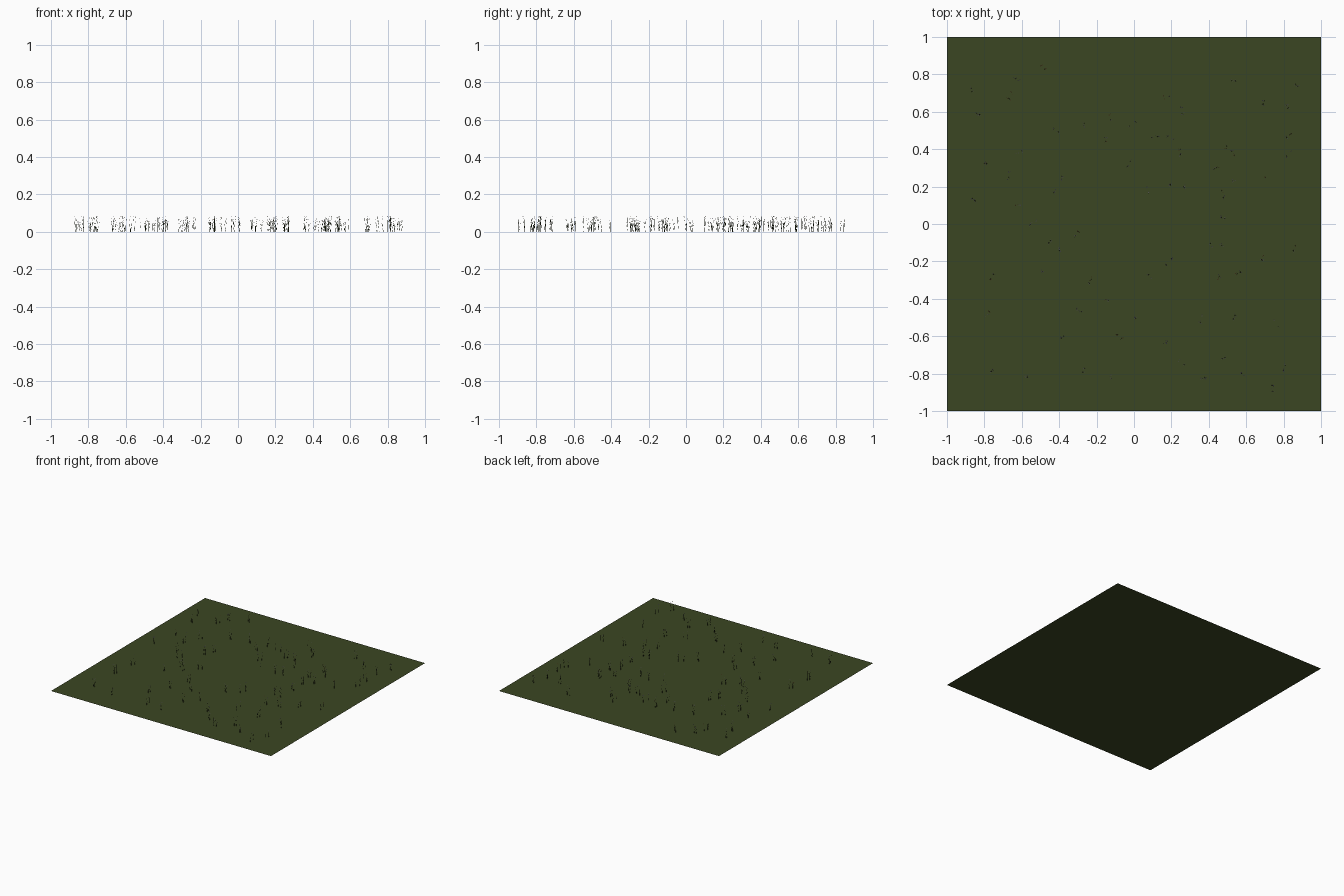
import bpy, bmesh, math, random
from mathutils import Vector

if "Cube" in bpy.data.objects:
    bpy.data.objects.remove(bpy.data.objects["Cube"])

random.seed(7)

def mat(name, col):
    m = bpy.data.materials.new(name)
    m.diffuse_color = (*col, 1)
    m.use_nodes = True
    m.node_tree.nodes["Principled BSDF"].inputs["Base Color"].default_value = m.diffuse_color
    return m

MEADOW = mat("meadow green", (0.044, 0.061, 0.016))
STEM = mat("stem green", (0.035, 0.05, 0.015))
PETALS = [mat("white petal", (0.75, 0.75, 0.72)), mat("lilac petal", (0.40, 0.34, 0.62)),
          mat("straw petal", (0.55, 0.36, 0.12))]

def finish(bm, name, mats):
    me = bpy.data.meshes.new(name)
    bm.to_mesh(me)
    bm.free()
    ob = bpy.data.objects.new(name, me)
    for m in mats:
        me.materials.append(m)
    bpy.context.collection.objects.link(ob)

# flat square of ground
bm = bmesh.new()
bmesh.ops.create_grid(bm, x_segments=1, y_segments=1, size=1)
finish(bm, "ground", [MEADOW])

# where the flower clumps grow
CLUMPS = [(-.86, .72), (-.83, .59), (-.63, .78), (-.66, .69), (-.48, .83), (-.42, .50), (-.26, .54),
          (-.14, .57), (-.16, .45), (-.01, .54), (-.03, .32), (.11, .48), (.19, .46), (.17, .69),
          (.26, .60), (.26, .39), (.53, .78), (.50, .40), (.54, .38), (.70, .65), (.87, .75),
          (.81, .62), (.83, .47), (.82, .38), (.71, .26), (.44, .30), (.46, .16), (.53, .23),
          (.28, .20), (.20, .20), (.08, .18), (-.39, .25), (-.43, .17), (-.61, .38), (-.66, .26),
          (-.78, .31), (-.85, .13), (-.61, .10), (-.54, .01), (-.30, -.05), (-.46, -.10),
          (-.40, -.14), (-.50, -.25), (-.76, -.28), (-.23, -.30), (-.15, -.41), (-.30, -.46),
          (-.78, -.48), (-.37, -.62), (-.28, -.78), (-.08, -.61), (-.12, -.82), (.00, -.52),
          (.09, -.27), (.19, -.20), (.42, -.12), (.47, -.11), (.46, -.28), (.57, -.26),
          (.68, -.18), (.85, -.13), (.48, .02), (.35, -.51), (.54, -.50), (.18, -.64),
          (.26, -.74), (.36, -.83), (.48, -.72), (.58, -.80), (.73, -.88), (.80, -.77),
          (.76, -.53), (-.75, -.78), (-.58, -.80)]

def stem(bm, base, tip, w):
    # slim three-sided stalk tapering to the tip
    rings = []
    for p, r in ((base, w), (base.lerp(tip, .6) + Vector((0, 0, .004)), w * .8), (tip, w * .4)):
        rings.append([bm.verts.new(p + Vector((r * math.cos(a), r * math.sin(a), 0)))
                      for a in (0, 2.094, 4.189)])
    for lo, hi in zip(rings, rings[1:]):
        for i in range(3):
            bm.faces.new((lo[i], lo[(i + 1) % 3], hi[(i + 1) % 3], hi[i]))

def flower(bm, c, r, colour):
    # small cup of five petals
    mid = bm.verts.new(c)
    turn = random.uniform(0, 6.28)
    for i in range(5):
        a = turn + i * math.tau / 5
        pts = [(r, a - .35, .002), (r * 1.1, a, .0015), (r, a + .35, .002)]
        vs = [bm.verts.new(c + Vector((d * math.cos(t), d * math.sin(t), z))) for d, t, z in pts]
        bm.faces.new([mid] + vs).material_index = colour

# stems and flower heads
bm = bmesh.new()
for x, y in CLUMPS:
    for k in range(2):
        cx, cy = x + random.uniform(-.018, .018), y + random.uniform(-.018, .018)
        colour = random.choice((1, 1, 2, 3))
        for s in range(3):
            a = random.uniform(0, math.tau)
            lean = random.uniform(.002, .012)
            tip = Vector((cx + lean * math.cos(a), cy + lean * math.sin(a), random.uniform(.04, .083)))
            stem(bm, Vector((cx, cy, 0)), tip, .0006)
            flower(bm, tip, .0028, colour)
finish(bm, "wildflowers", [STEM] + PETALS)
